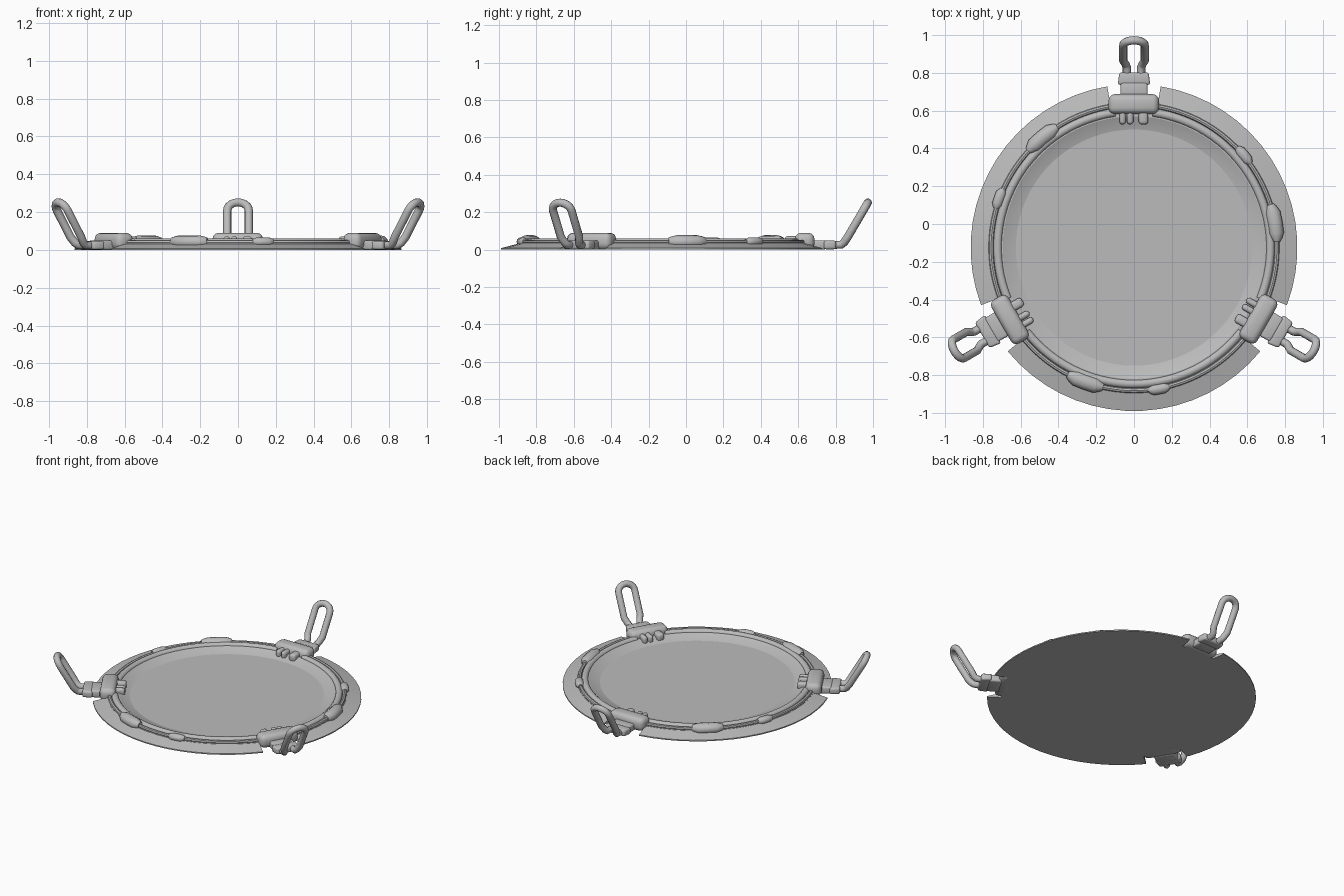
import bpy, bmesh, math
from mathutils import Matrix, Vector

if "Cube" in bpy.data.objects:
    bpy.data.objects.remove(bpy.data.objects["Cube"])

CY = -0.125                       # ring centre on y
grey = bpy.data.materials.new("steel_grey")
grey.diffuse_color = (0.5, 0.5, 0.5, 1)
grey.use_nodes = True
grey.node_tree.nodes["Principled BSDF"].inputs["Base Color"].default_value = grey.diffuse_color


def finish(ob, angle=40):
    ob.data.materials.clear()
    ob.data.materials.append(grey)
    bpy.ops.object.select_all(action='DESELECT')
    ob.select_set(True)
    bpy.context.view_layer.objects.active = ob
    bpy.ops.object.shade_smooth_by_angle(angle=math.radians(angle))
    return ob


def from_bmesh(name, bm, angle=40):
    bmesh.ops.recalc_face_normals(bm, faces=bm.faces)
    me = bpy.data.meshes.new(name)
    bm.to_mesh(me)
    bm.free()
    ob = bpy.data.objects.new(name, me)
    bpy.context.collection.objects.link(ob)
    return finish(ob, angle)


def sweep(name, profile, a0=0, a1=360, steps=96, angle=40):
    """Sweep a closed (radius, z) profile round the ring centre."""
    bm = bmesh.new()
    full = abs(a1 - a0) >= 360
    rings = []
    for i in range(steps if full else steps + 1):
        a = math.radians(a0 + (a1 - a0) * i / steps)
        rings.append([bm.verts.new((r * math.cos(a), r * math.sin(a) + CY, z))
                      for r, z in profile])
    n = len(profile)
    for i in range(steps):
        p, q = rings[i], rings[(i + 1) % len(rings)]
        for j in range(n):
            k = (j + 1) % n
            bm.faces.new((p[j], p[k], q[k], q[j]))
    if not full:
        bm.faces.new(rings[0])
        bm.faces.new(rings[-1])
    bmesh.ops.remove_doubles(bm, verts=bm.verts, dist=1e-5)
    return from_bmesh(name, bm, angle)


def circle(r, z, rad_r, rad_z, n=12):
    return [(r + rad_r * math.cos(2 * math.pi * i / n),
             z + rad_z * math.sin(2 * math.pi * i / n)) for i in range(n)]


def place(deg):
    """Turn a part made at the back (90 degrees) round to another angle."""
    return Matrix.Translation((0, CY, 0)) @ Matrix.Rotation(math.radians(deg - 90), 4, 'Z')


def block(name, deg, t, r, z, bevel, taper=1.0, segs=3):
    """Rounded block; t, r, z are (min, max) along tangent, radius, height."""
    bm = bmesh.new()
    bmesh.ops.create_cube(bm, size=1)
    for v in bm.verts:
        u = [c + 0.5 for c in v.co]
        x = t[0] + (t[1] - t[0]) * u[0]
        if u[1] > 0.5:
            x *= taper
        v.co = (x, r[0] + (r[1] - r[0]) * u[1], z[0] + (z[1] - z[0]) * u[2])
    bmesh.ops.bevel(bm, geom=bm.edges[:], offset=bevel, segments=segs,
                    profile=0.5, affect='EDGES')
    bm.transform(place(deg))
    return from_bmesh(name, bm, 50)


def clip(name, deg, r, length, half_w, top):
    """Sleeve that follows the ring and narrows at both ends."""
    bm = bmesh.new()
    zc = 0.042
    rings = []
    for s, k in ((-0.5, 0.45), (-0.42, 0.7), (-0.28, 1), (0, 1),
                 (0.28, 1), (0.42, 0.7), (0.5, 0.45)):
        a = math.radians(deg) + s * length / r
        rings.append([bm.verts.new((p * math.cos(a), p * math.sin(a) + CY, z))
                      for p, z in circle(r, zc, half_w * k, (top - zc) * (0.4 + 0.6 * k))])
    for p, q in zip(rings, rings[1:]):
        for j in range(12):
            k = (j + 1) % 12
            bm.faces.new((p[j], p[k], q[k], q[j]))
    bm.faces.new(rings[0])
    bm.faces.new(rings[-1])
    return from_bmesh(name, bm, 50)


def loop_handle(name, deg):
    """Bent wire loop: short flat legs, then a raised, round-topped eye."""
    half = [(0.038, 0.90, 0.024), (0.038, 0.955, 0.026), (0.044, 0.970, 0.038),
            (0.057, 0.990, 0.068), (0.057, 1.060, 0.187)]
    base, up = Vector((0, 1.072, 0.208)), Vector((0, 0.5, 0.86)).normalized()
    arc = [base + Vector((0.057 * math.cos(a), 0, 0)) + up * 0.05 * math.sin(a)
           for a in [math.pi * i / 10 for i in range(11)]]
    pts = [Vector(p) for p in half] + arc + [Vector((-x, y, z)) for x, y, z in reversed(half)]
    cu = bpy.data.curves.new(name, 'CURVE')
    cu.dimensions = '3D'
    cu.bevel_depth = 0.022
    cu.bevel_resolution = 3
    cu.use_fill_caps = True
    sp = cu.splines.new('POLY')
    sp.points.add(len(pts) - 1)
    m = place(deg)
    for p, co in zip(sp.points, pts):
        p.co = (*(m @ co), 1)
    ob = bpy.data.objects.new(name, cu)
    bpy.context.collection.objects.link(ob)
    bpy.ops.object.select_all(action='DESELECT')
    ob.select_set(True)
    bpy.context.view_layer.objects.active = ob
    bpy.ops.object.convert(target='MESH')
    finish(bpy.context.view_layer.objects.active, 60)


# Shallow dish with flat floor and sloping wall
sweep("dish", [(0, 0.02), (0.625, 0.02), (0.66, 0.03), (0.695, 0.045), (0.74, 0.04),
               (0.772, 0.034), (0.772, 0), (0, 0)], angle=15)

# Thin raised line round the dish
sweep("outer_bead", circle(0.757, 0.040, 0.013, 0.012, 8))

for i, deg in enumerate((90, 210, 330), 1):
    # Flange and rolled rim, open at each clamp
    sweep(f"flange_{i}", [(0.765, 0.034), (0.865, 0.008), (0.865, 0), (0.765, 0)],
          deg + 9.4, deg + 110.6, 17, 20)
    sweep(f"rolled_rim_{i}", circle(0.722, 0.040, 0.022, 0.020),
          deg + 8, deg + 112, 30)

    # Sleeves between the clamps
    clip(f"long_clip_{i}", deg + 40, 0.757, 0.20, 0.041, 0.077)
    clip(f"short_clip_{i}", deg + 70, 0.760, 0.11, 0.028, 0.066)

    # Clamp with fingers, neck, collar and wire loop
    block(f"clamp_body_{i}", deg, (-0.135, 0.132), (0.708, 0.812), (0.0, 0.09), 0.032)
    block(f"clamp_neck_{i}", deg, (-0.072, 0.072), (0.79, 0.875), (0.0, 0.05), 0.012)
    block(f"clamp_collar_{i}", deg, (-0.086, 0.086), (0.862, 0.928), (0.002, 0.048), 0.012, 0.9)
    for j, (t, w) in enumerate(((-0.06, 0.034), (-0.02, 0.034), (0.05, 0.05)), 1):
        block(f"clamp_finger_{i}_{j}", deg, (t - w / 2, t + w / 2), (0.652, 0.74),
              (0.018, 0.072), 0.016)
    loop_handle(f"wire_loop_{i}", deg)
